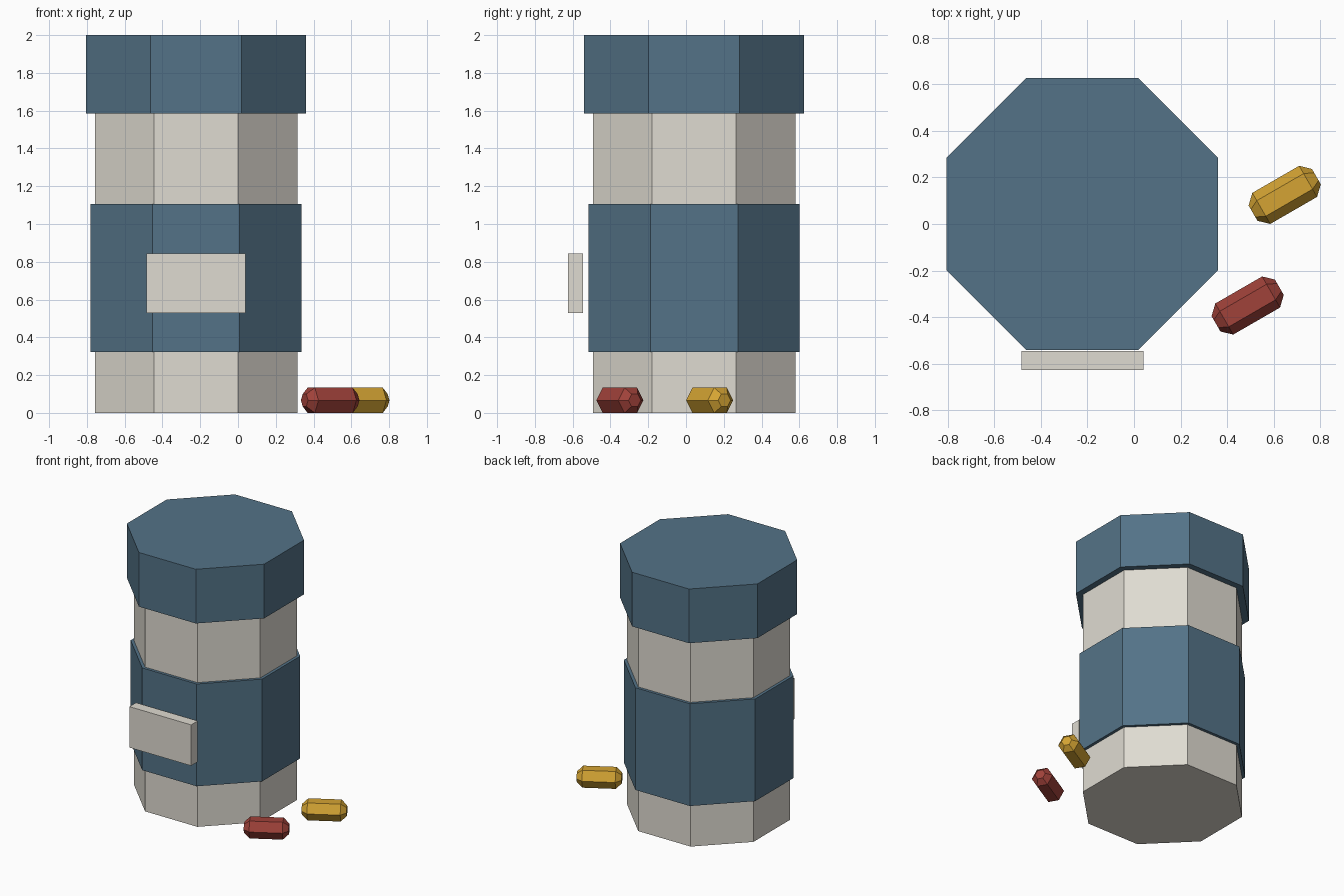
import bpy, bmesh, math
from mathutils import Matrix

if "Cube" in bpy.data.objects:
    bpy.data.objects.remove(bpy.data.objects["Cube"])


def material(name, rgb):
    m = bpy.data.materials.new(name)
    m.diffuse_color = (*rgb, 1.0)
    m.use_nodes = True
    m.node_tree.nodes["Principled BSDF"].inputs["Base Color"].default_value = m.diffuse_color
    return m


WHITE = material("off_white", (0.74, 0.71, 0.64))
BLUE = material("slate_blue", (0.088, 0.171, 0.243))
RED = material("brick_red", (0.35, 0.054, 0.042))
GOLD = material("mustard", (0.66, 0.37, 0.033))


def add_object(name, bm, mat, matrix=Matrix()):
    bmesh.ops.recalc_face_normals(bm, faces=bm.faces)
    me = bpy.data.meshes.new(name)
    bm.to_mesh(me)
    bm.free()
    me.materials.append(mat)
    ob = bpy.data.objects.new(name, me)
    ob.matrix_world = matrix
    bpy.context.collection.objects.link(ob)
    return ob


def lathe(profile, sides, phase):
    """Closed low-poly solid from (circumradius, z) rings."""
    bm = bmesh.new()
    rings = []
    for r, z in profile:
        angles = [phase + 2 * math.pi * i / sides for i in range(sides)]
        rings.append([bm.verts.new((r * math.cos(a), r * math.sin(a), z)) for a in angles])
    for lo, hi in zip(rings, rings[1:]):
        for i in range(sides):
            j = (i + 1) % sides
            bm.faces.new((lo[i], lo[j], hi[j], hi[i]))
    bm.faces.new(rings[0][::-1])
    bm.faces.new(rings[-1])
    return bm


# Octagonal bottle: body, wrapped label band and cap (apothem, bottom, top)
BOTTLE = Matrix.Translation((-0.222, 0.043, 0))
for name, apothem, z0, z1, mat in (
    ("bottle_body", 0.536, 0.0, 1.60, WHITE),
    ("label_band", 0.558, 0.322, 1.107, BLUE),
    ("bottle_cap", 0.583, 1.584, 2.0, BLUE),
):
    r = apothem / math.cos(math.pi / 8)
    add_object(name, lathe([(r, z0), (r, z1)], 8, math.pi / 8), mat, BOTTLE)

# Blank plate in front of the label
bm = bmesh.new()
bmesh.ops.create_cube(bm, size=1.0)
bmesh.ops.scale(bm, vec=(0.524, 0.08, 0.314), verts=bm.verts)
add_object("label_plate", bm, WHITE, Matrix.Translation((-0.222, -0.586, 0.687)))

# Six-sided capsules lying flat beside the bottle
CAPSULE = [(0.038, -0.157), (0.077, -0.116), (0.077, 0.116), (0.038, 0.157)]
for name, x, y, mat in (("red_capsule", 0.488, -0.35, RED),
                        ("yellow_capsule", 0.647, 0.125, GOLD)):
    lay = Matrix.Rotation(math.radians(30), 4, 'Z') @ Matrix.Rotation(math.pi / 2, 4, 'Y')
    place = Matrix.Translation((x, y, 0.0667)) @ lay
    add_object(name, lathe(CAPSULE, 6, math.pi / 6), mat, place)
